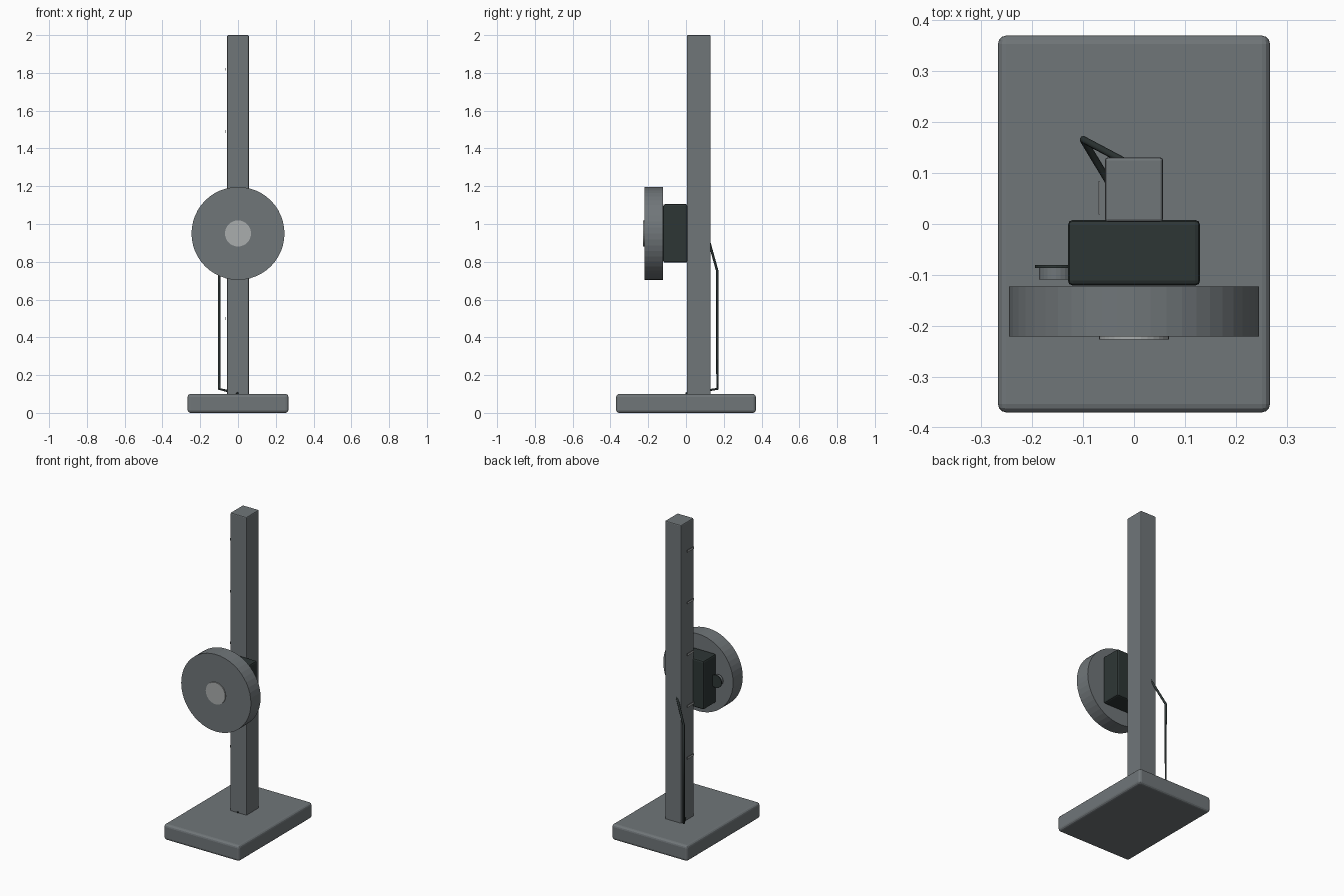
import bpy
import math

if "Cube" in bpy.data.objects:
    bpy.data.objects.remove(bpy.data.objects["Cube"])


def material(name, rgb):
    m = bpy.data.materials.new(name)
    m.diffuse_color = (*rgb, 1.0)
    m.use_nodes = True
    m.node_tree.nodes["Principled BSDF"].inputs["Base Color"].default_value = m.diffuse_color
    return m


GREY = material("slate grey", (0.162, 0.181, 0.191))
DARK = material("dark rubber", (0.027, 0.037, 0.036))
LIGHT = material("light metal", (0.40, 0.42, 0.42))


def finish(ob, name, mat, bevel=0.0, segments=2):
    ob.name = name
    ob.data.materials.append(mat)
    if bevel:
        mod = ob.modifiers.new("rounded edges", 'BEVEL')
        mod.width = bevel
        mod.segments = segments
    return ob


def box(name, lo, hi, mat, bevel=0.0, segments=2):
    centre = [(a + b) / 2 for a, b in zip(lo, hi)]
    bpy.ops.mesh.primitive_cube_add(size=1, location=centre)
    ob = bpy.context.object
    ob.scale = [b - a for a, b in zip(lo, hi)]
    bpy.ops.object.transform_apply(location=False, rotation=False, scale=True)
    return finish(ob, name, mat, bevel, segments)


def disc(name, x, z, radius, y0, y1, mat, sides=32):
    # Cylinder whose axis runs front to back
    bpy.ops.mesh.primitive_cylinder_add(
        vertices=sides, radius=radius, depth=y1 - y0,
        location=(x, (y0 + y1) / 2, z), rotation=(math.pi / 2, 0, 0))
    return finish(bpy.context.object, name, mat)


# Stand
box("base_plate", (-0.267, -0.37, 0), (0.267, 0.37, 0.1), GREY, 0.016, 3)
box("column", (-0.057, 0.004, 0.09), (0.057, 0.131, 2.0), GREY, 0.006)

# Sliding carriage with its round head
box("carriage", (-0.13, -0.121, 0.795), (0.13, 0.008, 1.105), DARK, 0.01)
disc("head_drum", 0, 0.95, 0.246, -0.221, -0.123, GREY, 48)
disc("head_centre", 0, 0.95, 0.069, -0.227, -0.215, LIGHT)

# Locking knob on the side of the carriage
disc("knob_body", -0.153, 0.95, 0.034, -0.109, -0.084, GREY, 24)
disc("knob_cap", -0.153, 0.95, 0.041, -0.086, -0.081, DARK, 24)

# Height marks beside the column
for i in range(5):
    z = 0.5 + 0.33 * i
    box(f"height_mark_{i + 1}", (-0.070, 0.019, z - 0.007),
        (-0.067, 0.084, z + 0.007), LIGHT)

# Cable from the column foot up to the carriage
path = [(0, 0, 0.102), (-0.1, 0.166, 0.127), (-0.1, 0.166, 0.75), (0, 0.113, 0.94)]
curve = bpy.data.curves.new("cable", 'CURVE')
curve.dimensions = '3D'
curve.bevel_depth = 0.007
curve.bevel_resolution = 2
curve.use_fill_caps = True
spline = curve.splines.new('POLY')
spline.points.add(len(path) - 1)
for point, co in zip(spline.points, path):
    point.co = (*co, 1)
cable = bpy.data.objects.new("cable", curve)
bpy.context.collection.objects.link(cable)
cable.data.materials.append(DARK)
